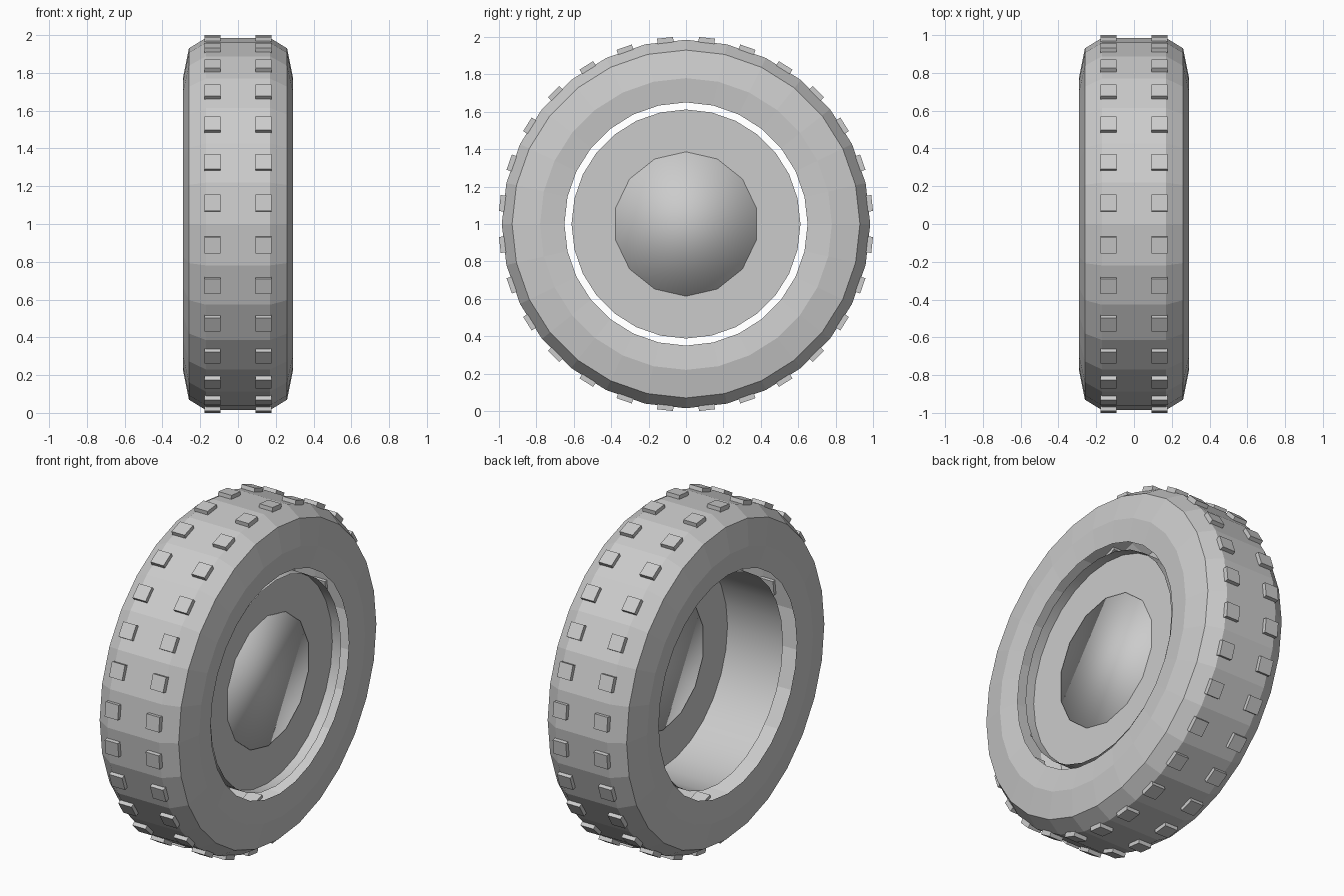
import bpy, bmesh, math
from mathutils import Matrix, Vector

if "Cube" in bpy.data.objects:
    bpy.data.objects.remove(bpy.data.objects["Cube"])

N = 28                      # sides of the wheel
AXLE = Vector((0, 0, 1))    # wheel centre, axle along x


def make_object(name, bm, smooth=False):
    bmesh.ops.recalc_face_normals(bm, faces=bm.faces)
    for f in bm.faces:
        f.smooth = smooth
    mesh = bpy.data.meshes.new(name)
    bm.to_mesh(mesh)
    bm.free()
    ob = bpy.data.objects.new(name, mesh)
    bpy.context.collection.objects.link(ob)
    return ob


def lathe(name, profile, sides, smooth=False, chord=(), closed=False, caps=False):
    """Spin (radius, x) points about the axle; rows in chord keep half the sides."""
    bm = bmesh.new()
    rows = []
    for i, (r, x) in enumerate(profile):
        row = []
        for k in range(sides):
            a = 2 * math.pi * k / sides
            rr = r * math.cos(2 * math.pi / sides) if i in chord and k % 2 else r
            row.append(bm.verts.new(AXLE + Vector((x, rr * math.sin(a), rr * math.cos(a)))))
        rows.append(row)
    pairs = list(zip(rows, rows[1:])) + ([(rows[-1], rows[0])] if closed else [])
    for r0, r1 in pairs:
        for k in range(sides):
            j = (k + 1) % sides
            bm.faces.new((r0[k], r0[j], r1[j], r1[k]))
    if caps:
        bm.faces.new(rows[0])
        bm.faces.new(rows[-1])
    return make_object(name, bm, smooth)


# tyre: open hollow shell, mirrored profile
half = [(0.65, 0.275), (0.78, 0.29), (0.93, 0.26), (0.985, 0.17)]
lathe("tyre", half + [(r, -x) for r, x in reversed(half)], N)

# tread blocks: two rows, one block on each facet
bm = bmesh.new()
for k in range(N):
    turn = Matrix.Rotation(2 * math.pi * (k + 0.5) / N, 4, 'X')
    for x in (-0.135, 0.135):
        m = (Matrix.Translation(AXLE) @ turn @ Matrix.Translation((x, 0, 0.981))
             @ Matrix.Diagonal((0.086, 0.086, 0.041, 1)))
        bmesh.ops.create_cube(bm, size=1, matrix=m)
make_object("tread_blocks", bm)

# rim barrel, open on both ends with a short lip outside the disc
lathe("rim_barrel", [(0.613, -0.21), (0.613, 0.25)], N, smooth=True)

# thick wheel disc with a 14-sided opening
lathe("wheel_disc", [(0.612, 0.155), (0.612, 0.193), (0.386, 0.193), (0.386, 0.155)],
      N, chord=(2, 3), closed=True)

# hub cap: short drum, smooth shaded over its rim
lathe("hub_cap", [(0.386, 0.15), (0.386, 0.2)], N // 2, smooth=True, caps=True)
